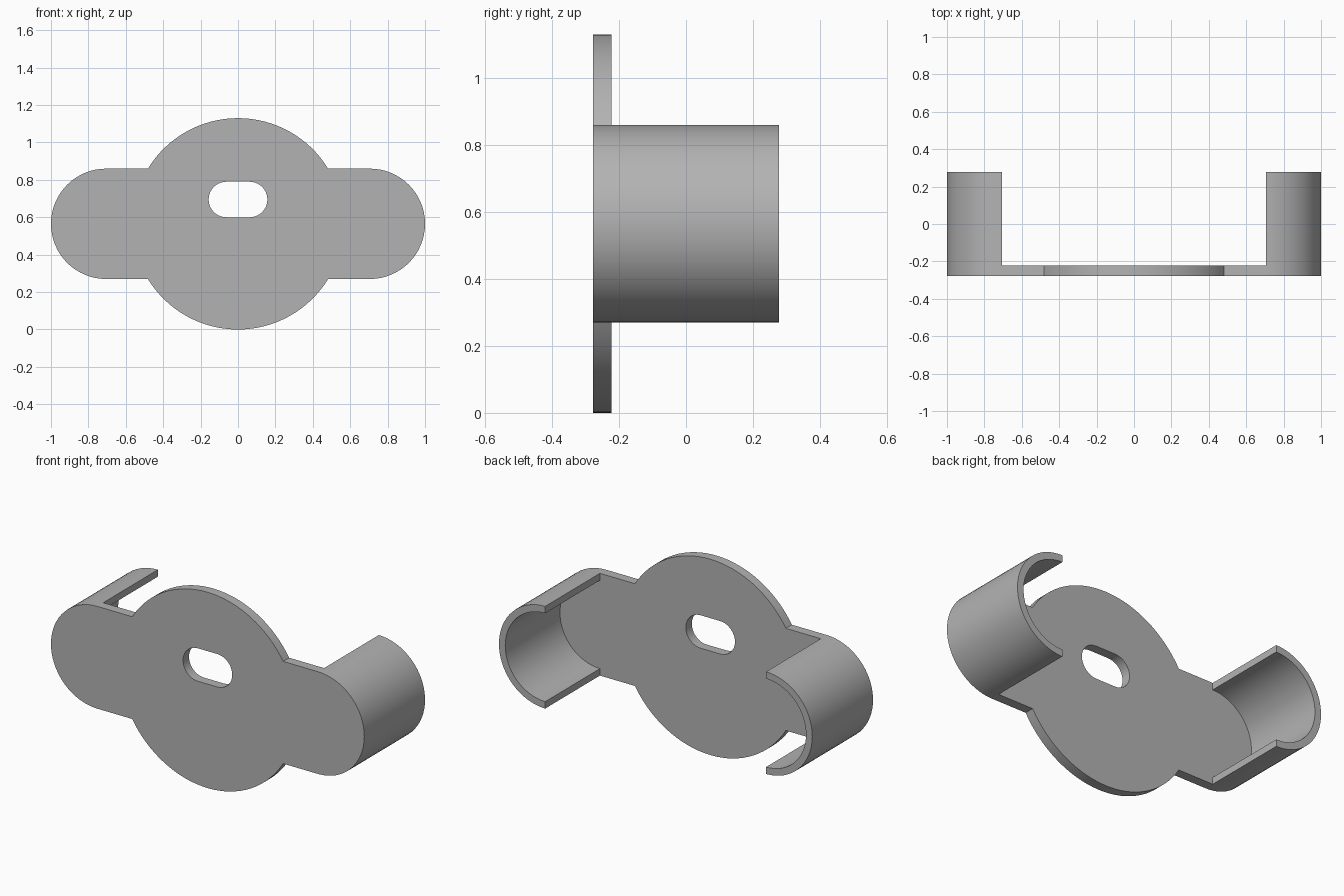
import bpy
from math import pi, cos, sin, asin, radians

cube = bpy.data.objects.get("Cube")
if cube:
    bpy.data.objects.remove(cube, do_unlink=True)

# Main dimensions
DISC_R = 0.565          # central disc, also its centre height
ARM_R = 0.295           # rounded arm ends
ARM_X = 0.705           # centre of the arm ends
WALL = 0.04
FRONT, PLATE_BACK, BACK = -0.277, -0.222, 0.277

grey = bpy.data.materials.new("plain grey")
grey.use_nodes = True
colour = (0.45, 0.45, 0.45, 1)
grey.diffuse_color = colour
grey.node_tree.nodes["Principled BSDF"].inputs["Base Color"].default_value = colour


def arc(cx, cz, r, start, end, steps=32):
    return [(cx + r * cos(start + (end - start) * i / steps),
             cz + r * sin(start + (end - start) * i / steps))
            for i in range(steps + 1)]


def extruded(name, outlines, y0, y1):
    """Fill closed x-z outlines (inner ones are holes) and extrude along y."""
    curve = bpy.data.curves.new(name, 'CURVE')
    curve.dimensions = '2D'
    curve.fill_mode = 'BOTH'
    curve.extrude = (y1 - y0) / 2
    for points in outlines:
        spline = curve.splines.new('POLY')
        spline.points.add(len(points) - 1)
        for p, (x, z) in zip(spline.points, points):
            p.co = (x, z, 0, 1)
        spline.use_cyclic_u = True
    obj = bpy.data.objects.new(name, curve)
    bpy.context.collection.objects.link(obj)
    obj.rotation_euler.x = pi / 2
    obj.location.y = (y0 + y1) / 2
    bpy.ops.object.select_all(action='DESELECT')
    obj.select_set(True)
    bpy.context.view_layer.objects.active = obj
    bpy.ops.object.convert(target='MESH')
    obj = bpy.context.view_layer.objects.active
    bpy.ops.object.transform_apply(location=True, rotation=True, scale=True)
    obj.name = name
    obj.data.materials.clear()
    obj.data.materials.append(grey)
    # Weld the caps to the sides
    bpy.ops.object.mode_set(mode='EDIT')
    bpy.ops.mesh.select_all(action='SELECT')
    bpy.ops.mesh.remove_doubles(threshold=0.0001)
    bpy.ops.mesh.normals_make_consistent(inside=False)
    bpy.ops.object.mode_set(mode='OBJECT')
    bpy.ops.object.shade_smooth_by_angle(angle=radians(30))
    return obj


# Plate: disc merged with two round-ended arms, with an oblong slot
join = asin(ARM_R / DISC_R)
outline = (arc(ARM_X, DISC_R, ARM_R, -pi / 2, pi / 2)
           + arc(0, DISC_R, DISC_R, join, pi - join)
           + arc(-ARM_X, DISC_R, ARM_R, pi / 2, 3 * pi / 2)
           + arc(0, DISC_R, DISC_R, pi + join, 2 * pi - join))
slot = (arc(0.062, 0.695, 0.095, -pi / 2, pi / 2, 20)
        + arc(-0.062, 0.695, 0.095, pi / 2, 3 * pi / 2, 20))
extruded("plate", [outline, slot], FRONT, PLATE_BACK)

# Half-round walls standing behind each arm end
for name, side, start in (("left_wall", 1, -pi / 2), ("right_wall", -1, pi / 2)):
    outer = arc(side * ARM_X, DISC_R, ARM_R, start, start + pi)
    inner = arc(side * ARM_X, DISC_R, ARM_R - WALL, start + pi, start)
    extruded(name, [outer + inner], PLATE_BACK, BACK)
